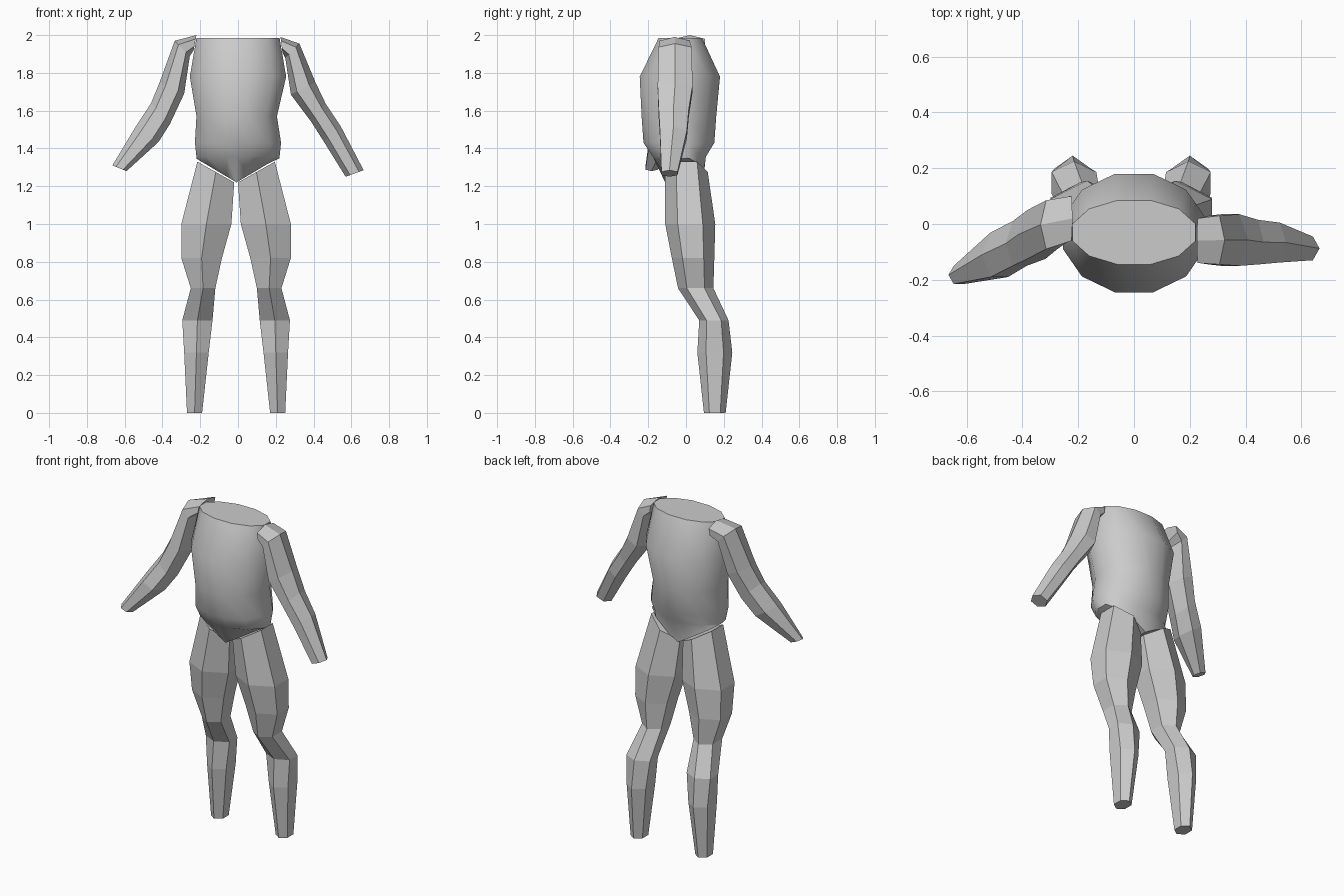
import bpy, bmesh, math

if "Cube" in bpy.data.objects:
    bpy.data.objects.remove(bpy.data.objects["Cube"])


def finish(name, bm, smooth_angle=None):
    bmesh.ops.recalc_face_normals(bm, faces=bm.faces[:])
    mesh = bpy.data.meshes.new(name)
    bm.to_mesh(mesh)
    bm.free()
    obj = bpy.data.objects.new(name, mesh)
    bpy.context.collection.objects.link(obj)
    if smooth_angle:
        for p in mesh.polygons:
            p.use_smooth = True
        mesh.set_sharp_from_angle(angle=math.radians(smooth_angle))
    return obj


def bridge(bm, rings):
    for a, b in zip(rings, rings[1:]):
        n = len(a)
        for i in range(n):
            j = (i + 1) % n
            bm.faces.new((a[i], a[j], b[j], b[i]))


def unit_polygon(n, phase):
    """Polygon points scaled so that both extents are exactly -1..1."""
    angs = [2 * math.pi * i / n + math.radians(phase) for i in range(n)]
    mc = max(abs(math.cos(a)) for a in angs)
    ms = max(abs(math.sin(a)) for a in angs)
    return [(math.cos(a) / mc, math.sin(a) / ms) for a in angs]


def limb(name, rings, phase):
    """Six-sided limb; each ring = outer x,z, inner x,z, front y, back y."""
    bm = bmesh.new()
    loops = []
    for ox, oz, ix, iz, y0, y1 in rings:
        loops.append([bm.verts.new(((ox + ix) / 2 + c * (ox - ix) / 2,
                                    (y0 + y1) / 2 + s * (y1 - y0) / 2,
                                    (oz + iz) / 2 + c * (oz - iz) / 2))
                      for c, s in unit_polygon(6, phase)])
    bridge(bm, loops)
    bm.faces.new(loops[0])
    bm.faces.new(loops[-1])
    return finish(name, bm)


# Torso: twelve-sided smooth loft ending in a V-shaped crotch
bm = bmesh.new()
rings = []
for z, cx, rx, y0, y1 in [(1.985, 0, .22, -.145, .085),
                          (1.78, 0, .255, -.245, .18),
                          (1.57, -.007, .213, -.235, .16),
                          (1.43, 0, .228, -.225, .15),
                          (1.355, 0, .22, -.175, .105),
                          (1.22, 0, .22, -.11, .09)]:
    rings.append([bm.verts.new((cx + c * rx, (y0 + y1) / 2 + s * (y1 - y0) / 2, z))
                  for c, s in unit_polygon(12, 15)])
bridge(bm, rings)
bm.faces.new(rings[0])
low = rings[-1]
for i in range(5):
    bm.faces.new((low[i], low[i + 1], low[10 - i], low[11 - i]))
bmesh.ops.bisect_plane(bm, geom=bm.verts[:] + bm.edges[:] + bm.faces[:],
                       plane_co=(-.008, 0, 0), plane_no=(1, 0, 0))
for v in bm.verts:
    if v.co.z < 1.25:
        v.co.z = 1.22 + .128 * min(1, abs(v.co.x + .008) / .215)
finish("torso", bm, 50)

# Legs, mirrored about x = -0.01
leg = [(.195, 1.33, 0, 1.22, -.11, .115),
       (.28, 1.0, .015, 1.0, -.11, .155),
       (.28, .82, .065, .82, -.075, .15),
       (.23, .66, .10, .66, -.042, .145),
       (.275, .49, .115, .49, .07, .225),
       (.265, .32, .135, .32, .06, .245),
       (.25, 0, .17, 0, .095, .21)]
limb("left_leg", leg, 90)
limb("right_leg", [(-.02 - ox, oz, -.02 - ix, iz, a, b)
                   for ox, oz, ix, iz, a, b in leg], 90)

# Arms, posed differently on each side
limb("left_arm", [(.225, 1.99, .235, 1.91, -.14, .02),
                  (.325, 1.955, .25, 1.88, -.145, .03),
                  (.41, 1.75, .28, 1.685, -.15, .035),
                  (.465, 1.635, .385, 1.545, -.145, .015),
                  (.545, 1.515, .455, 1.435, -.138, .005),
                  (.665, 1.285, .57, 1.25, -.13, -.045)], 0)
limb("right_arm", [(-.22, 2.0, -.235, 1.92, -.06, .10),
                   (-.335, 1.97, -.255, 1.89, -.09, .085),
                   (-.415, 1.75, -.285, 1.69, -.125, .05),
                   (-.46, 1.64, -.36, 1.53, -.15, .01),
                   (-.545, 1.51, -.42, 1.435, -.19, -.03),
                   (-.665, 1.31, -.59, 1.28, -.215, -.15)], 0)
